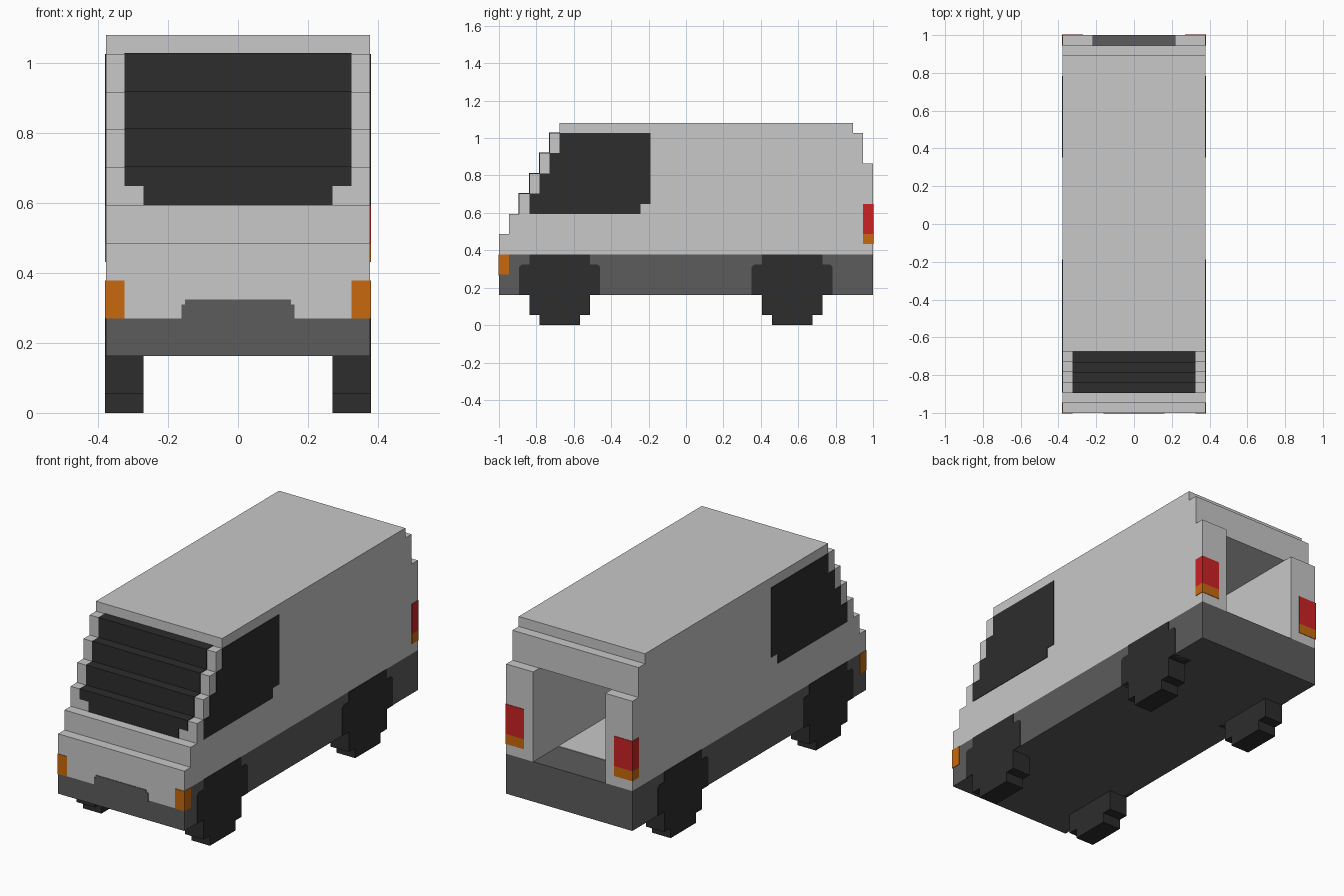
import bpy, bmesh

if "Cube" in bpy.data.objects:
    bpy.data.objects.remove(bpy.data.objects["Cube"])

U = 2 / 37          # one block of the model; all sizes below are in blocks
E = 0.05            # plate thickness in blocks


def material(name, rgb):
    m = bpy.data.materials.new(name)
    m.diffuse_color = (*rgb, 1)
    m.use_nodes = True
    m.node_tree.nodes["Principled BSDF"].inputs["Base Color"].default_value = m.diffuse_color
    return m


GREY = material("light grey paint", (0.578, 0.578, 0.578))
TRIM = material("dark grey trim", (0.107, 0.107, 0.107))
BLACK = material("black", (0.026, 0.026, 0.026))
ORANGE = material("orange", (0.578, 0.144, 0.004))
RED = material("red", (0.604, 0.016, 0.018))


def prism(name, pts, x0, x1, mat, mirror=False):
    """Extrude a side profile (blocks from the nose, blocks up) across x."""
    bm = bmesh.new()
    face = bm.faces.new([bm.verts.new((x0 * U, y * U - 1, z * U)) for y, z in pts])
    ext = bmesh.ops.extrude_face_region(bm, geom=[face])
    verts = [v for v in ext["geom"] if isinstance(v, bmesh.types.BMVert)]
    bmesh.ops.translate(bm, vec=((x1 - x0) * U, 0, 0), verts=verts)
    bmesh.ops.recalc_face_normals(bm, faces=bm.faces)
    me = bpy.data.meshes.new(name)
    bm.to_mesh(me)
    bm.free()
    me.materials.append(mat)
    ob = bpy.data.objects.new(name, me)
    bpy.context.collection.objects.link(ob)
    if mirror:
        ob.modifiers.new("Mirror", "MIRROR").use_mirror_merge = False
    return ob


def box(name, x0, x1, y0, y1, z0, z1, mat, mirror=False):
    return prism(name, [(y0, z0), (y0, z1), (y1, z1), (y1, z0)], x0, x1, mat, mirror)


def stairs(y, z, n):
    """Staircase outline rising backwards: one block deep, two blocks high."""
    pts = []
    for i in range(n):
        pts += [(y + i, z + 2 * i), (y + i, z + 2 * i + 2)]
    return pts


# Body: stepped nose, roof and rear; the middle is cut out for the cargo bay
outline = [(1, 5), (0, 5), (0, 9)] + stairs(1, 9, 5) + [
    (6, 19), (6, 20), (35, 20), (35, 19), (36, 19), (36, 16)]
prism("body_side", outline + [(37, 16), (37, 7), (1, 7)], 4, 7, GREY, True)
prism("body_middle", outline + [(15, 16), (15, 7), (1, 7)], -4, 4, GREY)

# Chassis with bumpers, and the front grille panel
prism("chassis", [(0, 3), (0, 5), (1, 5), (1, 7), (37, 7), (37, 3)], -7, 7, TRIM)
box("grille", -3, 3, -E, 0.5, 4.9, 5.75, TRIM)
box("grille_top", -2.8, 2.8, -E, 0.5, 5.75, 6, TRIM)

# Cargo floor
box("cargo_floor", -4, 4, 15, 33, 7, 7 + E, GREY)

# Windscreen: a thin skin following the steps, plus its narrower bottom strip
steps = stairs(2, 11, 4) + [(6, 19)]
steps[0] = (2, 12)
skin = [(y - E, z + (E if i else 0)) for i, (y, z) in enumerate(steps)]
skin[-1] = (6, 19 + E)
prism("windscreen", skin + steps[::-1], -6, 6, BLACK)
box("windscreen_bottom", -5, 5, 2 - E, 2, 11, 12, BLACK)

# Side windows
prism("side_window", stairs(3, 11, 4) + [(15, 19), (15, 12), (14, 12), (14, 11)],
      7, 7 + E, BLACK, True)

# Wheels: blocky half outline mirrored about the axle
half = [(2, 0), (2, 1), (3, 1), (3, 3), (4, 3), (4, 5.75), (3.75, 6), (3, 6), (3, 7)]
for name, cy in (("front_wheel", 6), ("rear_wheel", 29)):
    prism(name, [(cy + y, z) for y, z in half] + [(cy - y, z) for y, z in half[::-1]],
          5, 7 + E, BLACK, True)

# Lamps wrapping round the corners
box("front_indicator", 6, 7 + E, -E, 1, 5, 7, ORANGE, True)
box("tail_lamp", 5, 7 + E, 36, 37 + E, 9, 12, RED, True)
box("rear_indicator", 5, 7 + E, 36, 37 + E, 8, 9, ORANGE, True)
